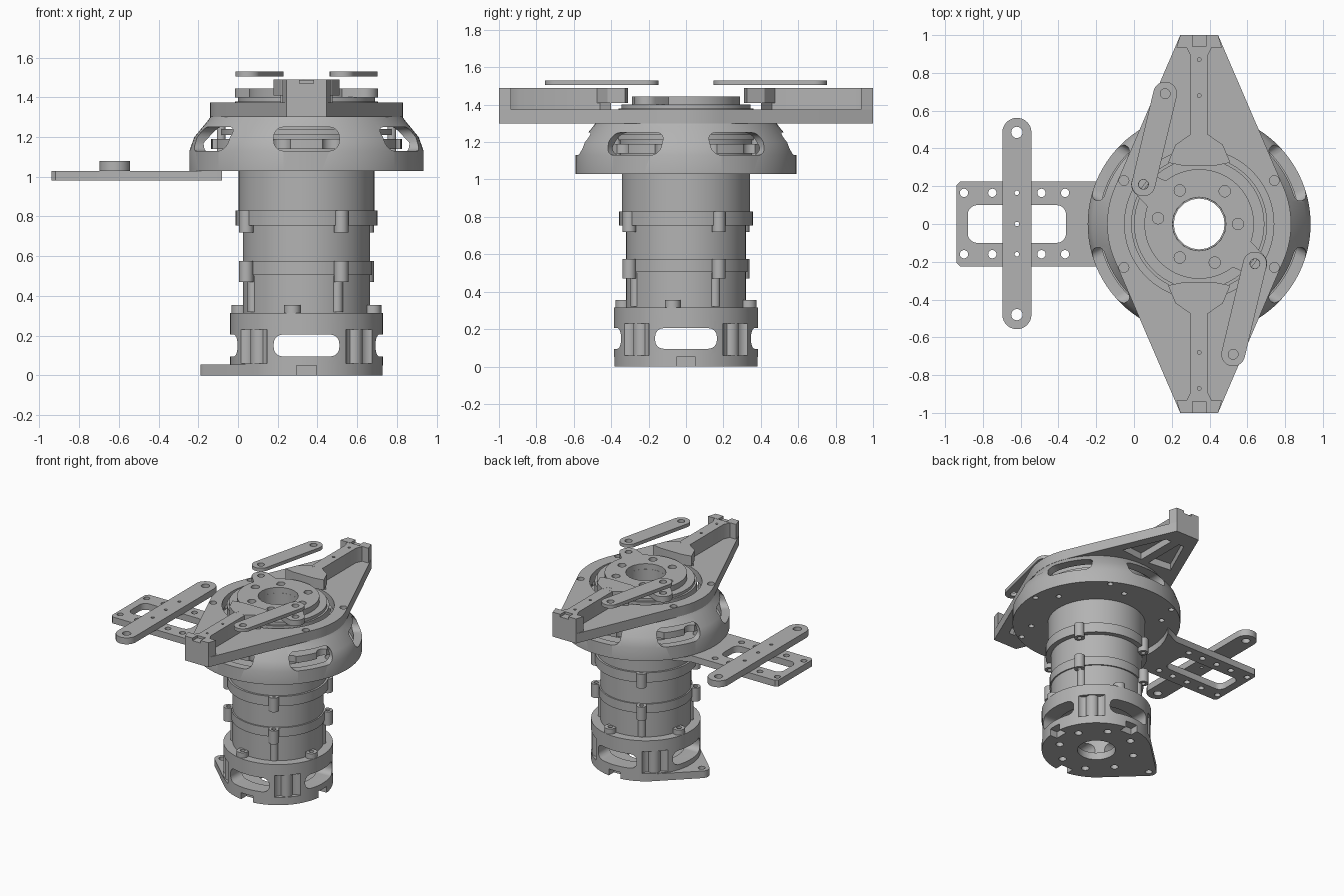
import bpy, bmesh
from math import radians, sin, cos, pi
from mathutils import Matrix, Vector
from mathutils.geometry import convex_hull_2d

if "Cube" in bpy.data.objects:
    bpy.data.objects.remove(bpy.data.objects["Cube"])

AXIS_X = 0.345
metal = bpy.data.materials.new("grey_metal")
metal.use_nodes = True
grey = (0.45, 0.45, 0.45, 1)
metal.diffuse_color = grey
metal.node_tree.nodes["Principled BSDF"].inputs["Base Color"].default_value = grey


# Outline helpers
def polar(r, deg):
    return r * cos(radians(deg)), r * sin(radians(deg))


def circle(c, r, n=32):
    return [(c[0] + r * cos(2 * pi * i / n), c[1] + r * sin(2 * pi * i / n)) for i in range(n)]


def hull(*groups):
    pts = [p for g in groups for p in g]
    return [pts[i] for i in convex_hull_2d([Vector(p) for p in pts])]


def slot(a, b, r):
    return hull(circle(a, r), circle(b, r))


def rounded(cx, cy, w, h, r):
    return hull(*[circle((cx + sx * (w / 2 - r), cy + sy * (h / 2 - r)), r, 24)
                  for sx in (-1, 1) for sy in (-1, 1)])


def ring(r, start, count):
    return [polar(r, start + k * 360 / count) for k in range(count)]


def mirrored(half):
    return half + [(-x, y) for x, y in reversed(half)]


# Solid helpers
def prism(pts, z0, z1, matrix=Matrix()):
    def add(bm):
        low = [bm.verts.new(matrix @ Vector((x, y, z0))) for x, y in pts]
        top = [bm.verts.new(matrix @ Vector((x, y, z1))) for x, y in pts]
        bm.faces.new(low)
        bm.faces.new(top)
        for i in range(len(pts)):
            j = (i + 1) % len(pts)
            bm.faces.new((low[i], low[j], top[j], top[i]))
    return add


def lathe(profile, steps=96):
    def add(bm):
        rows = [[bm.verts.new((*[r * f(2 * pi * k / steps) for f in (cos, sin)], z))
                 for r, z in profile] for k in range(steps)]
        for k in range(steps):
            a, b = rows[k], rows[(k + 1) % steps]
            for i in range(len(profile)):
                j = (i + 1) % len(profile)
                bm.faces.new((a[i], b[i], b[j], a[j]))
    return add


def tube(inner, outer, z0, z1):
    return lathe([(inner, z0), (outer, z0), (outer, z1), (inner, z1)])


def radial(pts, r0, r1, deg):
    # outline drawn as (tangent, height), pushed outwards from the axis
    turn = Matrix(((0, 0, 1, 0), (1, 0, 0, 0), (0, 1, 0, 0), (0, 0, 0, 1)))
    return prism(pts, r0, r1, Matrix.Rotation(radians(deg), 4, "Z") @ turn)


def new_object(name, solids):
    bm = bmesh.new()
    for add in solids:
        add(bm)
    bmesh.ops.recalc_face_normals(bm, faces=bm.faces)
    mesh = bpy.data.meshes.new(name)
    bm.to_mesh(mesh)
    bm.free()
    obj = bpy.data.objects.new(name, mesh)
    bpy.context.collection.objects.link(obj)
    return obj


def part(name, solids, cuts=(), x=AXIS_X):
    obj = new_object(name, solids)
    if cuts:
        cutter = new_object(name + "_cutter", cuts)
        cutter.hide_render = True
        mod = obj.modifiers.new("cut", "BOOLEAN")
        mod.operation, mod.solver, mod.object = "DIFFERENCE", "EXACT", cutter
        graph = bpy.context.evaluated_depsgraph_get()
        obj.data = bpy.data.meshes.new_from_object(obj.evaluated_get(graph))
        obj.modifiers.clear()
        bpy.data.objects.remove(cutter)
    obj.location.x = x
    obj.data.materials.clear()
    obj.data.materials.append(metal)
    bpy.ops.object.select_all(action="DESELECT")
    obj.select_set(True)
    bpy.context.view_layer.objects.active = obj
    bpy.ops.object.shade_smooth_by_angle(angle=radians(30))
    return obj


def holes(centres, r, z0, z1):
    return [prism(circle(c, r, 20), z0, z1) for c in centres]


# Base plate with side notches and a mounting ear
notches = [radial(rounded(0, 0.02, 0.1, 0.2, 0.01), 0.32, 0.5, a) for a in (-90, 0, 90)]
part("base_plate", [prism(hull(circle((0, 0), 0.385, 96), circle((-0.48, 0), 0.055)), 0, 0.055)],
     notches + holes([(0, 0)], 0.135, -1, 1) + holes(ring(0.27, 22, 8), 0.027, -1, 1)
     + holes([(-0.48, 0)], 0.025, -1, 1))

# Base ring with four windows and recessed corners
windows = [radial(rounded(0, 0.15, 0.33, 0.11, 0.045), 0.2, 0.5, a) for a in (0, 90, 180, 270)]
recesses = [prism(slot(polar(0.41, a - 7), polar(0.41, a + 7), 0.055), 0.06, 0.23)
            for a in (45, 135, 225, 315)]
part("base_ring", [lathe([(0.27, 0.05), (0.385, 0.05), (0.385, 0.315), (0.14, 0.315),
                          (0.14, 0.235), (0.27, 0.235)])], windows + recesses)
part("corner_posts", [prism(circle(c, 0.045), 0.03, 0.24) for c in ring(0.335, 45, 4)])
part("base_bosses", [prism(circle(c, 0.042), 0.3, 0.355) for c in ring(0.342, -12, 4)],
     holes(ring(0.342, -12, 4), 0.018, 0.33, 0.4))

# Motor body stack
part("lower_body", [tube(0.14, 0.32, 0.3, 0.76)])
part("upper_body", [tube(0.14, 0.342, 0.8, 1.05)])
for name, r, z0, z1 in (("lower_clamp", 0.33, 0.505, 0.575), ("upper_clamp", 0.357, 0.755, 0.83)):
    part(name + "_ring", [tube(0.3, r, z0, z1)])
    spots = ring(0.35, 30, 4)
    part(name + "_lugs", [prism(circle(c, 0.036), z0 - 0.035, z1) for c in spots],
         holes(spots, 0.016, z0 - 0.06, z0) + holes(spots, 0.016, z1 - 0.02, z1 + 0.1))
part("body_ribs", [prism(circle(c, 0.028), 0.32, 0.5) for c in ring(0.31, 30, 4)])

# Flared housing with six windows
part("housing", [lathe([(0.33, 1.03), (0.59, 1.03), (0.59, 1.13), (0.565, 1.2), (0.495, 1.285),
                        (0.485, 1.3), (0.41, 1.3), (0.44, 1.26), (0.53, 1.17), (0.53, 1.08),
                        (0.33, 1.08)])],
     [radial(rounded(0, 1.19, 0.33, 0.12, 0.05), 0.4, 0.7, 30 + 60 * k) for k in range(6)]
     + holes(ring(0.56, 0, 6), 0.02, 1.0, 1.06) + holes(ring(0.46, 15, 6), 0.02, 1.0, 1.06))
part("inner_ring", [tube(0.3, 0.48, 1.14, 1.19)],
     [prism(circle(c, 0.05), 1, 1.3) for c in ring(0.5, 15, 12)])
part("inner_ring_upper", [tube(0.3, 0.43, 1.21, 1.24)])
part("core", [tube(0.14, 0.36, 1.05, 1.38)])
part("inner_posts", [prism(circle(c, 0.022), 1.07, 1.3) for c in ring(0.43, 0, 6)])

# Two-armed top plate with pockets below
ends = [(sx * w, sy * y) for sx in (-1, 1) for sy in (-1, 1) for w, y in ((0.12, 0.935), (0.1, 1))]
pocket = [(0.035, 0.53), (0.035, 0.86), (0.08, 0.86), (0.22, 0.55)]
part("top_plate", [prism(hull(circle((0, 0), 0.487, 96), ends), 1.3, 1.375)],
     holes(ring(0.46, 30, 6), 0.026, 1.35, 1.5)
     + [prism(circle((0, 0), 0.395, 96), 1, 2)]
     + [prism([(sx * x, sy * y) for x, y in pocket], 1.2, 1.352) for sx in (-1, 1) for sy in (-1, 1)])

# Spine, end block and flared inner clamp on each arm
spine = mirrored([(0.045, 0.4), (0.045, 0.89), (0.07, 0.94)])
tip = mirrored([(0.12, 0.935), (0.1, 1)])
clamp = mirrored([(0.09, 0.31), (0.165, 0.325), (0.125, 0.42), (0.045, 0.475)])
for name, turn in (("back", 0), ("front", 180)):
    spin = Matrix.Rotation(radians(turn), 4, "Z")
    part(name + "_arm_spine", [prism(spine, 1.36, 1.488, spin)],
         [prism(circle((0, y), r, 16), 1.45, 1.6, spin)
          for y, r in ((0.87, 0.01), (0.68, 0.01))])
    part(name + "_arm_tip", [prism(tip, 1.3, 1.49, spin)],
         [prism(rounded(0, 0.96, 0.07, 0.2, 0.01), 1.47, 1.6, spin)])
    part(name + "_arm_clamp", [prism(clamp, 1.41, 1.489, spin)],
         [prism(circle((0, 0.46), 0.026, 20), 1.46, 1.6, spin)])
    part(name + "_arm_clamp_foot", [prism(mirrored([(0.13, 0.4), (0.05, 0.46)]), 1.36, 1.42, spin)])

# Rotating hub with two ears, and the floating links above
pivot, far = (-0.295, 0.21), (-0.18, 0.69)
opposite = (0.295, -0.21)
part("hub_step", [tube(0.14, 0.345, 1.375, 1.402)])
part("hub", [prism(circle((0, 0), 0.29, 96), 1.39, 1.445)],
     holes([(0, 0)], 0.142, 1, 2) + holes(ring(0.205, 0, 3) + ring(0.22, 52, 3), 0.03, 1.3, 1.5))
for name, s in (("back", 1), ("front", -1)):
    p, q = [(s * c[0], s * c[1]) for c in (pivot, far)]
    near = (p[0] * 0.72, p[1] * 0.72)
    part(name + "_hub_ear", [prism(hull(circle(p, 0.065), circle(near, 0.085)), 1.4, 1.444)],
         holes([p], 0.025, 1.3, 1.5))
    part(name + "_link", [prism(slot(p, q, 0.063), 1.504, 1.53)], holes([p, q], 0.026, 1.4, 1.6))

# Side bracket reaching out to the right, with a crossing bar
outline = [(-0.92, -0.225), (-0.2, -0.225), (-0.08, -0.28), (-0.08, 0.28), (-0.2, 0.225),
           (-0.92, 0.225), (-0.94, 0.205), (-0.94, -0.205)]
columns = (-0.9, -0.75, -0.62, -0.49, -0.365)
part("side_bracket", [prism(outline, 0.98, 1.03)],
     [prism(circle((AXIS_X, 0), 0.505, 96), 0.9, 1.1),
      prism(rounded(-0.62, 0, 0.52, 0.2, 0.05), 0.9, 1.1)]
     + holes([(x, y) for x in columns for y in (-0.16, 0.165)], 0.022, 0.9, 1.1), x=0)
part("cross_bar", [prism(slot((-0.62, -0.48), (-0.62, 0.485), 0.077), 1.03, 1.08)],
     holes([(-0.62, -0.48), (-0.62, 0.485)], 0.03, 1, 1.2)
     + holes([(-0.62, y) for y in (-0.16, 0, 0.165)], 0.012, 1, 1.2), x=0)
